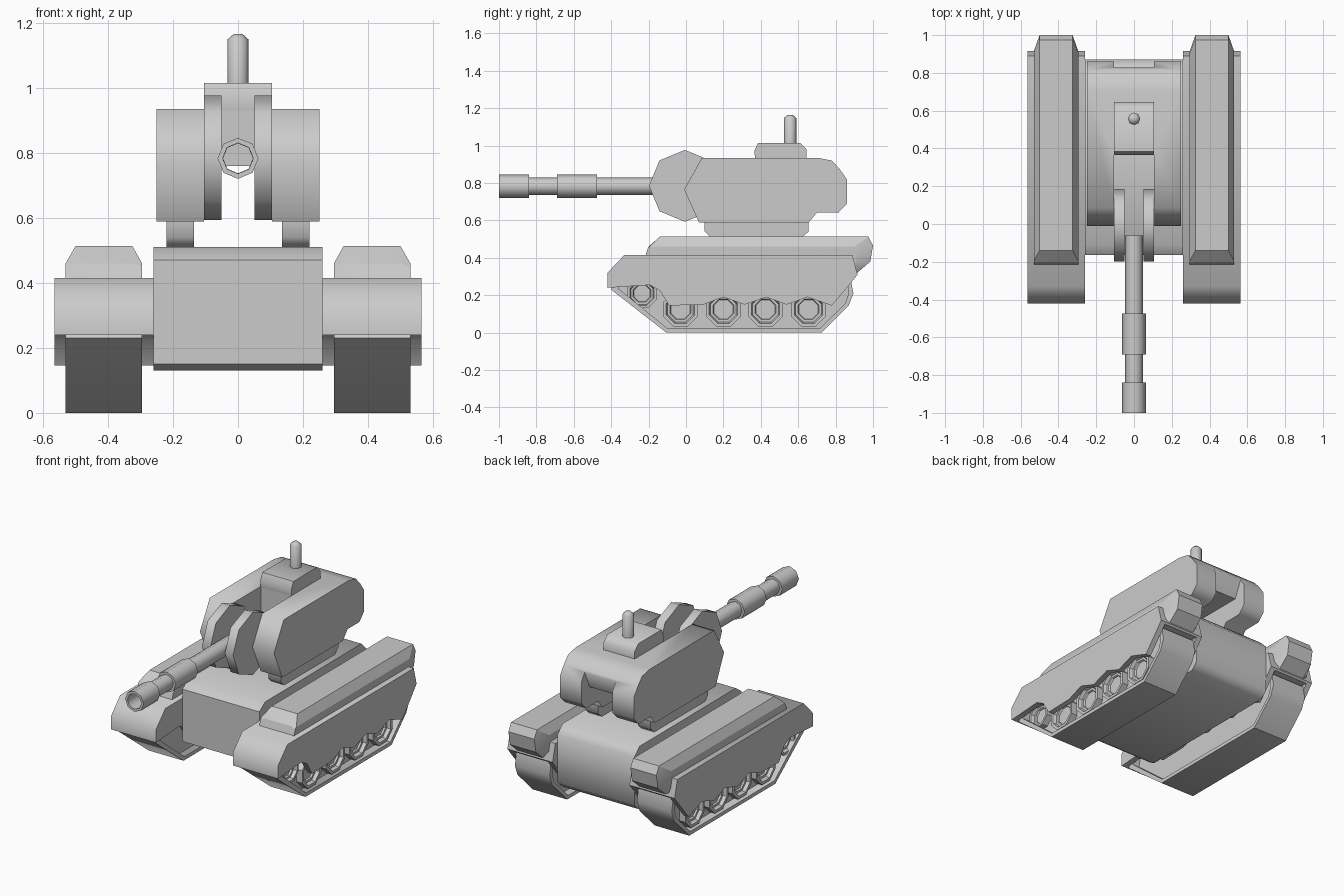
import bpy, bmesh
from math import radians, cos, sin, tau

if "Cube" in bpy.data.objects:
    bpy.data.objects.remove(bpy.data.objects["Cube"])


def loft(name, sections, axis='x', caps=True, smooth=50, mirror=False):
    """Skin a series of (position, [(u, v), ...]) loops along one axis."""
    place = {'x': lambda a, u, v: (a, u, v),
             'y': lambda a, u, v: (u, a, v),
             'z': lambda a, u, v: (u, v, a)}[axis]
    bm = bmesh.new()
    rings = [[bm.verts.new(place(a, u, v)) for u, v in pts] for a, pts in sections]
    for r0, r1 in zip(rings, rings[1:]):
        n = len(r0)
        for i in range(n):
            j = (i + 1) % n
            bm.faces.new((r0[i], r0[j], r1[j], r1[i]))
    if caps:
        bm.faces.new(rings[0])
        bm.faces.new(rings[-1])
    bmesh.ops.recalc_face_normals(bm, faces=bm.faces)
    mesh = bpy.data.meshes.new(name)
    bm.to_mesh(mesh)
    bm.free()
    ob = bpy.data.objects.new(name, mesh)
    bpy.context.collection.objects.link(ob)
    shade(ob, smooth)
    if mirror:
        ob.modifiers.new("Mirror", 'MIRROR').use_mirror_merge = False
    return ob


def activate(ob):
    bpy.ops.object.select_all(action='DESELECT')
    ob.select_set(True)
    bpy.context.view_layer.objects.active = ob


def shade(ob, angle):
    activate(ob)
    if angle:
        bpy.ops.object.shade_smooth_by_angle(angle=radians(angle))


def prism(name, x0, x1, pts, **kw):
    return loft(name, [(x0, pts), (x1, pts)], **kw)


def carve(ob, cutter, smooth):
    mod = ob.modifiers.new("Carve", 'BOOLEAN')
    mod.operation = 'DIFFERENCE'
    mod.solver = 'EXACT'
    mod.object = cutter
    activate(ob)
    bpy.ops.object.modifier_apply(modifier=mod.name)
    bpy.data.objects.remove(cutter)
    shade(ob, smooth)


def ring(r, cu=0, cv=0, n=8, turn=0.0):
    return [(cu + r * cos(tau * (i + turn) / n), cv + r * sin(tau * (i + turn) / n))
            for i in range(n)]


# Hull
prism("hull", -.26, .26, [(-.165, .47), (-.11, .51), (.82, .51), (.87, .46),
                          (.87, .17), (.83, .13), (-.13, .13), (-.165, .15)])

# Fenders with scalloped side skirts, hollowed for the track
fender = prism("fender", .26, .565, [
    (-.42, .24), (-.42, .32), (-.33, .415), (.89, .415), (.917, .31), (.86, .24),
    (.78, .145), (.65, .19), (.537, .15), (.43, .19), (.313, .15), (.2, .19),
    (.093, .15), (-.09, .145), (-.14, .225), (-.195, .255)], smooth=0)
channel = prism("channel_cutter", .295, .53,
                [(-.405, -.1), (1.1, -.1), (1.1, .3), (-.405, .3)], smooth=0)
carve(fender, channel, 50)
fender.modifiers.new("Mirror", 'MIRROR').use_mirror_merge = False

# Stowage boxes above the fenders, chamfered along the sides and rear
inner = [(-.22, .40), (-.2, .46), (-.14, .513), (.975, .513),
         (1.0, .465), (.985, .38), (.91, .315)]
outer = [(-.22, .40), (-.205, .45), (-.195, .46), (.9, .46),
         (.915, .44), (.91, .38), (.89, .315)]
loft("stowage_box", [(.295, outer), (.325, inner), (.5, inner), (.53, outer)],
     smooth=25, mirror=True)

# Track belts with recessed sides
belt = [(-.40, .23), (-.105, 0), (.725, 0), (.87, .145),
        (.895, .21), (.88, .29), (-.38, .29)]
rim = [(-.36, .235), (-.098, .022), (.715, .022), (.85, .155),
       (.87, .21), (.86, .285), (-.35, .285)]
loft("track", [(.34, rim), (.295, rim), (.295, belt), (.53, belt), (.53, rim), (.48, rim)],
     smooth=40, mirror=True)

# Road wheels
for i, (y, z, r) in enumerate([(-.235, .21, .085), (-.03, .125, .1), (.2, .125, .1),
                               (.425, .125, .1), (.655, .125, .1)]):
    steps = [(.48, 1), (.52, 1), (.52, .82), (.5, .74), (.5, .6), (.49, .55)]
    loft(f"road_wheel_{i}", [(x, ring(r * k, y, z, turn=.5)) for x, k in steps],
         smooth=0, mirror=True)

# Turret: two side pods joined by a bridge, open at the front and below
turret = prism("turret", -.25, .25, [
    (-.01, .765), (.085, .935), (.705, .935), (.78, .92), (.82, .877), (.86, .82),
    (.86, .69), (.815, .642), (.7, .642), (.655, .588), (.07, .588)], smooth=0)
slot = prism("slot_cutter", -.105, .105, [
    (-.1, .5), (-.1, 1.1), (.37, 1.1), (.37, .76), (.78, .76),
    (.828, .866), (1.0, .866), (1.0, .5)], smooth=0)
carve(turret, slot, 65)

# Turret feet on the hull
prism("turret_foot", .135, .22, [(.1, .6), (.1, .54), (.13, .51), (.62, .51),
                                 (.655, .54), (.655, .6)], mirror=True)

# Hatch and its post
prism("hatch", -.105, .105, [(.37, .93), (.365, .97), (.385, 1.015), (.61, 1.015),
                             (.645, .98), (.645, .93)])
loft("hatch_post", [(1.0, ring(.033, 0, .557)), (1.148, ring(.033, 0, .557)),
                    (1.165, ring(.014, 0, .557))], axis='z')

# Gun cradle discs
prism("cradle_disc", .05, .105, ring(.192, -.006, .785), mirror=True)

# Hollow stepped gun barrel
steps = [(-.06, .047), (-.475, .047), (-.475, .063), (-.69, .063), (-.69, .047),
         (-.84, .047), (-.84, .063), (-1.0, .063), (-1.0, .047), (-.84, .046),
         (-.06, .046)]
loft("gun_barrel", [(y, ring(r, 0, .783)) for y, r in steps], axis='y', caps=False)
